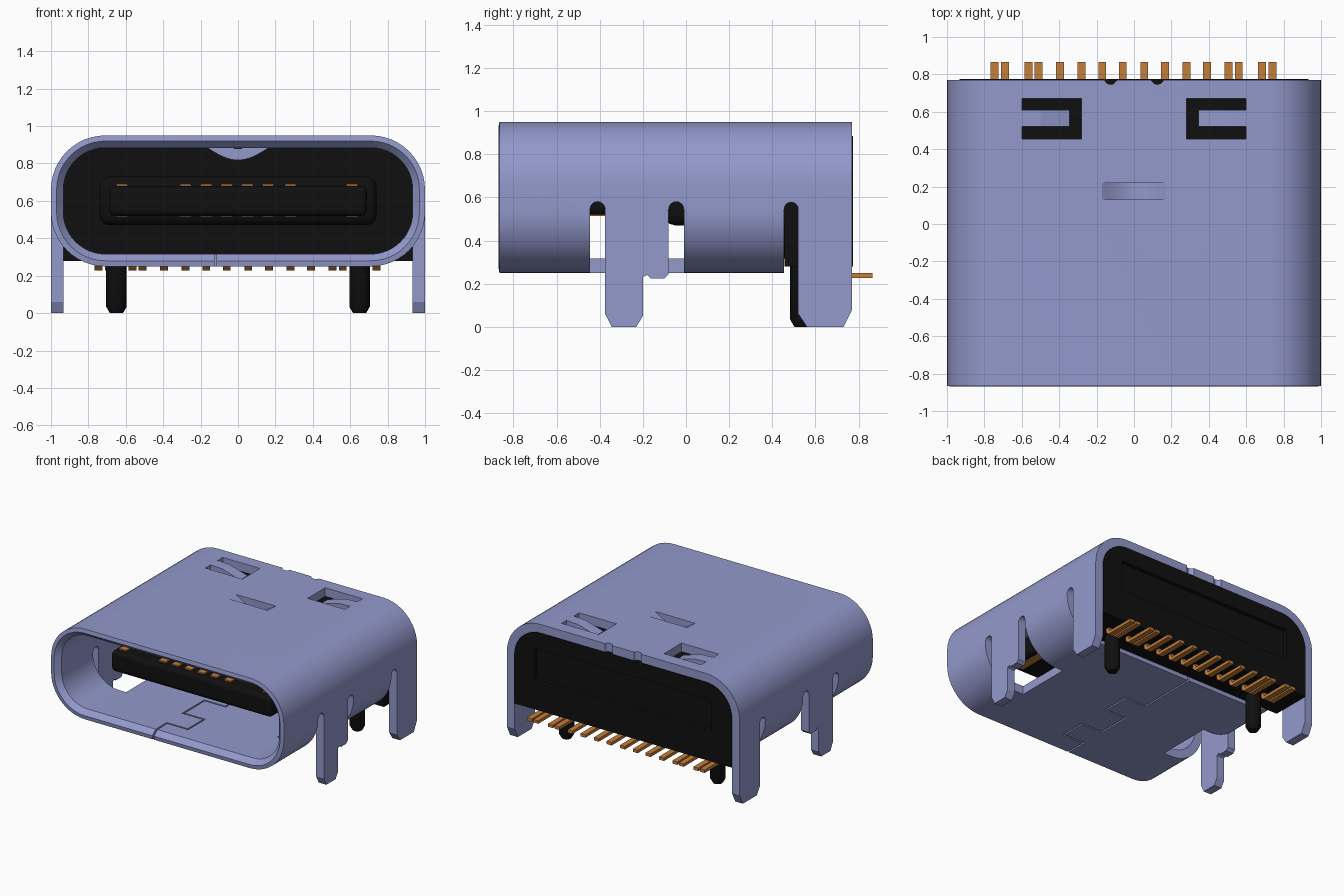
import bpy, bmesh, math
from mathutils import Vector

if "Cube" in bpy.data.objects:
    bpy.data.objects.remove(bpy.data.objects["Cube"], do_unlink=True)


def material(name, rgb):
    m = bpy.data.materials.new(name)
    m.use_nodes = True
    m.diffuse_color = (*rgb, 1)
    m.node_tree.nodes["Principled BSDF"].inputs["Base Color"].default_value = (*rgb, 1)
    return m


STEEL = material("blue grey metal", (0.29, 0.32, 0.60))
BLACK = material("black plastic", (0.005, 0.005, 0.005))
COPPER = material("copper", (0.55, 0.21, 0.04))


def finish(name, bm, mat):
    bmesh.ops.recalc_face_normals(bm, faces=bm.faces)
    me = bpy.data.meshes.new(name)
    bm.to_mesh(me)
    bm.free()
    ob = bpy.data.objects.new(name, me)
    bpy.context.collection.objects.link(ob)
    if mat:
        me.materials.append(mat)
    return ob


def prism(name, pts, lo, hi, axis, mat=None):
    """Extrude a 2D outline along x, y or z."""
    place = {"x": lambda p, d: (d, p[0], p[1]),
             "y": lambda p, d: (p[0], d, p[1]),
             "z": lambda p, d: (p[0], p[1], d)}[axis]
    bm = bmesh.new()
    a = bm.faces.new([bm.verts.new(place(p, lo)) for p in pts])
    out = bmesh.ops.extrude_face_region(bm, geom=[a])
    move = Vector(place((0, 0), hi - lo))
    bmesh.ops.translate(bm, vec=move,
                        verts=[g for g in out["geom"] if isinstance(g, bmesh.types.BMVert)])
    return finish(name, bm, mat)


def box(name, x0, x1, y0, y1, z0, z1, mat=None, bevel=0):
    ob = prism(name, [(x0, y0), (x1, y0), (x1, y1), (x0, y1)], z0, z1, "z", mat)
    if bevel:
        m = ob.modifiers.new("bevel", "BEVEL")
        m.width, m.segments = bevel, 3
    return ob


def activate(ob):
    bpy.ops.object.select_all(action="DESELECT")
    ob.select_set(True)
    bpy.context.view_layer.objects.active = ob


def cut(ob, cutters):
    activate(ob)
    for c in cutters:
        m = ob.modifiers.new("cut", "BOOLEAN")
        m.operation, m.solver, m.object = "DIFFERENCE", "EXACT", c
        bpy.ops.object.modifier_apply(modifier=m.name)
        bpy.data.objects.remove(c, do_unlink=True)


def arc(cx, cz, r, a0, a1, n=12):
    return [(cx + r * math.cos(math.radians(a0 + (a1 - a0) * i / n)),
             cz + r * math.sin(math.radians(a0 + (a1 - a0) * i / n))) for i in range(n + 1)]


def rounded(inset):
    """Rounded shell section, shrunk by inset."""
    r, cx = 0.29 - inset, 0.71
    return (arc(cx, 0.66, r, 0, 90) + arc(-cx, 0.66, r, 90, 180)
            + arc(-cx, 0.54, r, 180, 270) + arc(cx, 0.54, r, 270, 360))


# Metal shell: a tube with a chamfered mouth
WALL = 0.066
bm = bmesh.new()
loops = [[bm.verts.new((x, y, z)) for x, z in rounded(i)]
         for i, y in ((0.03, -0.87), (0.0, -0.865), (0, 0.77), (WALL, 0.77), (WALL, -0.83))]
for k, a in enumerate(loops):
    b = loops[(k + 1) % len(loops)]
    for i in range(len(a)):
        j = (i + 1) % len(a)
        bm.faces.new((a[i], a[j], b[j], b[i]))
shell = finish("shell", bm, STEEL)

cutters = []
# Side windows around the front legs
window = ([(-0.445, 0.1)] + arc(-0.41, 0.545, 0.035, 180, 0, 8)
          + arc(-0.045, 0.545, 0.035, 180, 0, 8) + [(-0.01, 0.1)])
for s in (-1, 1):
    lo, hi = sorted((s * 0.65, s * 1.1))
    cutters.append(prism("window_cutter", window, lo, hi, "x"))
    # Spring tab opening and rear notch
    lo, hi = sorted((s * 0.28, s * 0.60))
    cutters.append(box("tab_cutter", lo, hi, 0.455, 0.67, 0.8, 1.1))
    cutters.append(prism("notch_cutter", arc(s * 0.125, 0.78, 0.034, 0, 330, 11), 0.8, 1.1, "z"))
# Open rear underside with a rounded slot in front of each rear leg
cutters.append(prism("rear_cutter", [(0.455, 0.1)] + arc(0.4875, 0.545, 0.0325, 180, 0, 8)
                     + [(0.9, 0.545), (0.9, 0.1)], -1.2, 1.2, "x"))
cutters.append(box("spring_cutter", -0.17, 0.17, 0.13, 0.22, 0.8, 1.1))
# Meandering seam in the floor
w = 0.006
path = [(-.12, -.95, 0), (-.12, -.70, 1), (.06, -.70, 1), (.06, -.50, -1), (-.12, -.50, -1),
        (-.12, -.24, 1), (.06, -.24, 1), (.06, -.02, -1), (-.12, -.02, -1), (-.12, .48, 0)]
seam = ([(x - w, y + w * d) for x, y, d in path]
        + [(x + w, y - w * d) for x, y, d in reversed(path)])
cutters.append(prism("seam_cutter", seam, 0.2, 0.4, "z"))
cut(shell, cutters)

# Solder legs
front_leg = [(-.375, .545), (-.375, .06), (-.345, 0), (-.23, 0), (-.2, .05), (-.2, .23),
             (-.18, .24), (-.165, .225), (-.1, .225), (-.08, .245), (-.08, .545)]
rear_leg = [(.52, .545), (.52, .06), (.56, 0), (.73, 0), (.77, .08), (.77, .545)]
for side, s in (("left", 1), ("right", -1)):
    lo, hi = sorted((s * (1 - WALL), s))
    prism(f"front_leg_{side}", front_leg, lo, hi, "x", STEEL)
    prism(f"rear_leg_{side}", rear_leg, lo, hi, "x", STEEL)
    # Tab bent down into the shell
    prism(f"spring_tab_{side}", [(s * .61, .95), (s * .5, .945), (s * .345, .90),
                                 (s * .345, .84), (s * .5, .885), (s * .61, .885)],
          0.52, 0.61, "y", STEEL)

# Bowed spring strip in the roof
xs = [-0.17 + 0.34 * i / 16 for i in range(17)]
dip = [0.07 * math.cos(x / 0.17 * math.pi / 2) for x in xs]
prism("roof_spring", [(x, 0.95 - d) for x, d in zip(xs, dip)]
      + [(x, 0.888 - d) for x, d in reversed(list(zip(xs, dip)))], 0.132, 0.218, "y", STEEL)

# Plastic housing: plug inside the tube and the open rear block
prism("housing_front", rounded(WALL), 0.30, 0.46, "y", BLACK)
rear = prism("housing_rear", arc(.71, .66, .224, 0, 90) + arc(-.71, .66, .224, 90, 180)
             + [(-.934, .28), (.934, .28)], 0.457, 0.775, "y", BLACK)
cut(rear, [box("recess_cutter", -0.76, 0.76, 0.745, 0.9, 0.52, 0.76)])

# Tongue and its thicker root
box("tongue_root", -0.74, 0.74, -0.10, 0.31, 0.47, 0.73, BLACK, 0.05)
box("tongue", -0.69, 0.69, -0.58, 0.0, 0.52, 0.68, BLACK, 0.03)

# Contacts on both faces of the tongue
for i, x in enumerate((-.62, -.28, -.17, -.06, .05, .16, .28, .61)):
    box(f"contact_top_{i}", x - .03, x + .03, -0.53, -0.08, 0.67, 0.69, COPPER)
    box(f"contact_bottom_{i}", x - .03, x + .03, -0.53, -0.08, 0.513, 0.53, COPPER)

# Rear solder pins, bent up into the housing
pin = [(.60, .30), (.60, .25), (.625, .227), (.865, .227), (.865, .25), (.64, .25), (.63, .26), (.63, .30)]
for i, x in enumerate((-.745, -.69, -.565, -.51, -.395, -.28, -.17, -.06,
                       .055, .165, .28, .39, .505, .56, .685, .74)):
    prism(f"pin_{i}", pin, x - .021, x + .021, "x", COPPER)

# Locating pegs with chamfered tips
for side, s in (("left", 1), ("right", -1)):
    bm = bmesh.new()
    rings = [[bm.verts.new((s * .65 + x, .537 + y, z)) for x, y in arc(0, 0, r, 0, 345, 23)]
             for r, z in ((.035, 0), (.055, .035), (.055, .32))]
    for a, b in zip(rings, rings[1:]):
        for i in range(24):
            j = (i + 1) % 24
            bm.faces.new((a[i], a[j], b[j], b[i]))
    bm.faces.new(rings[0])
    bm.faces.new(rings[-1])
    finish(f"peg_{side}", bm, BLACK)

# Smooth the curved parts, keep edges sharp
for ob in list(bpy.context.scene.objects):
    if ob.type == "MESH" and ob.name.startswith(("shell", "housing", "peg", "roof", "tongue")):
        activate(ob)
        bpy.ops.object.shade_smooth_by_angle(angle=math.radians(30))
